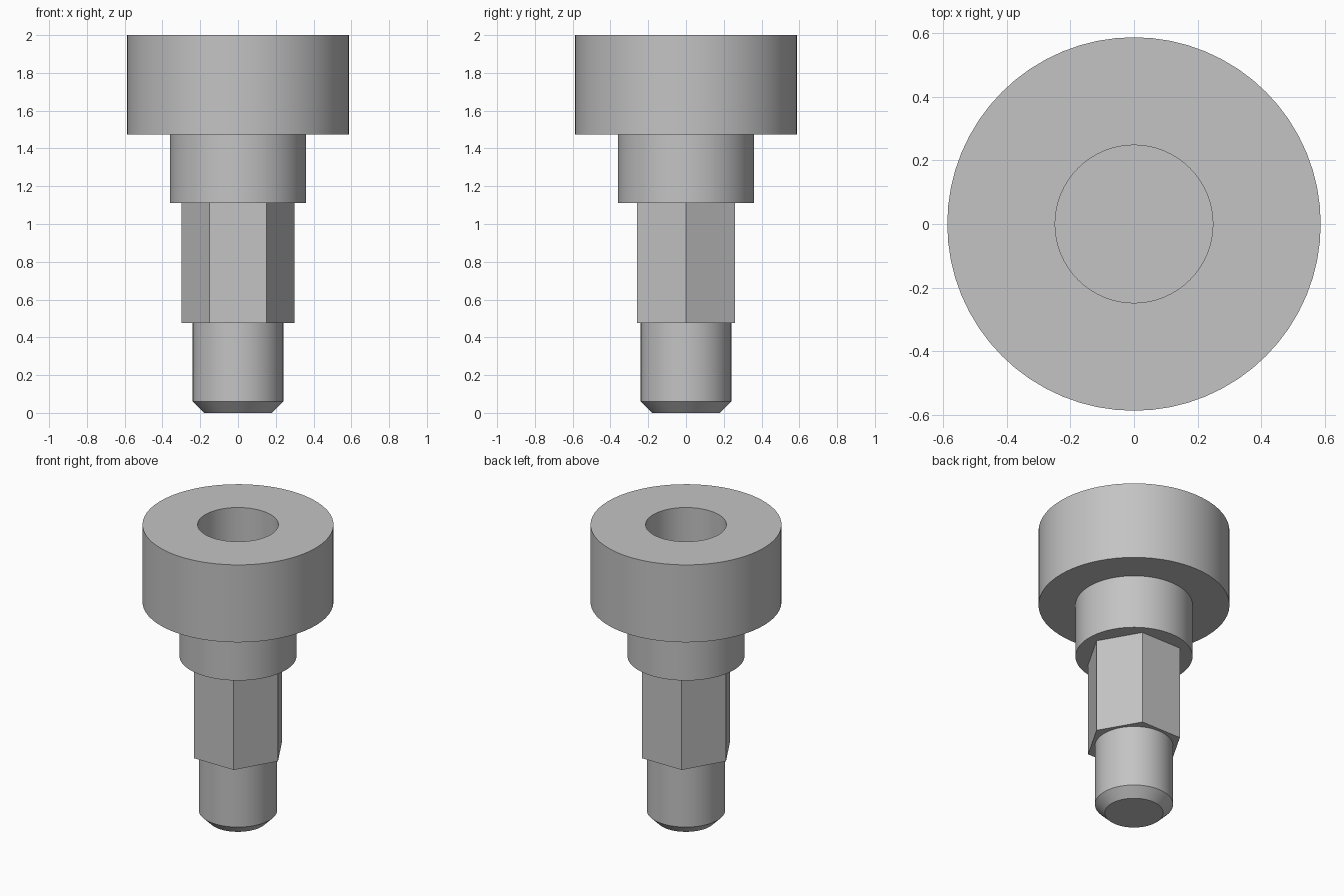
import bpy
import bmesh
import math

cube = bpy.data.objects.get("Cube")
if cube:
    bpy.data.objects.remove(cube, do_unlink=True)

# Single plain metal colour
steel = bpy.data.materials.new("grey_steel")
steel.use_nodes = True
steel.diffuse_color = (0.55, 0.55, 0.55, 1)
steel.node_tree.nodes["Principled BSDF"].inputs["Base Color"].default_value = (0.55, 0.55, 0.55, 1)


def turned(name, profile, sides):
    """Spin a (radius, height) profile around z; radius 0 closes an end."""
    bm = bmesh.new()
    rings = []
    for r, z in profile:
        count = sides if r > 0 else 1
        rings.append([bm.verts.new((r * math.cos(math.tau * i / sides),
                                    r * math.sin(math.tau * i / sides), z))
                      for i in range(count)])
    for a, b in zip(rings, rings[1:]):
        if len(a) == 1:
            bm.faces.new(list(reversed(b)))
        elif len(b) == 1:
            bm.faces.new(a)
        else:
            for i in range(sides):
                j = (i + 1) % sides
                bm.faces.new((a[i], a[j], b[j], b[i]))
    mesh = bpy.data.meshes.new(name)
    bm.to_mesh(mesh)
    bm.free()
    mesh.materials.append(steel)
    obj = bpy.data.objects.new(name, mesh)
    bpy.context.collection.objects.link(obj)
    bpy.ops.object.select_all(action='DESELECT')
    obj.select_set(True)
    bpy.context.view_layer.objects.active = obj
    bpy.ops.object.shade_smooth_by_angle(angle=math.radians(30))
    return obj


# Chamfered round tip, open where it meets the hexagonal shank
turned("round_tip", [(0, 0), (0.18, 0), (0.24, 0.06), (0.24, 0.475)], 64)

# Hexagonal shank, open where it meets the collar
turned("hex_shank", [(0, 0.475), (0.30, 0.475), (0.30, 1.11)], 6)

# Collar and wide head with a blind round socket in the top
turned("collar_and_head", [
    (0, 1.11), (0.36, 1.11), (0.36, 1.475), (0.587, 1.475),
    (0.587, 2.0), (0.248, 2.0), (0.248, 1.475), (0, 1.475),
], 64)
